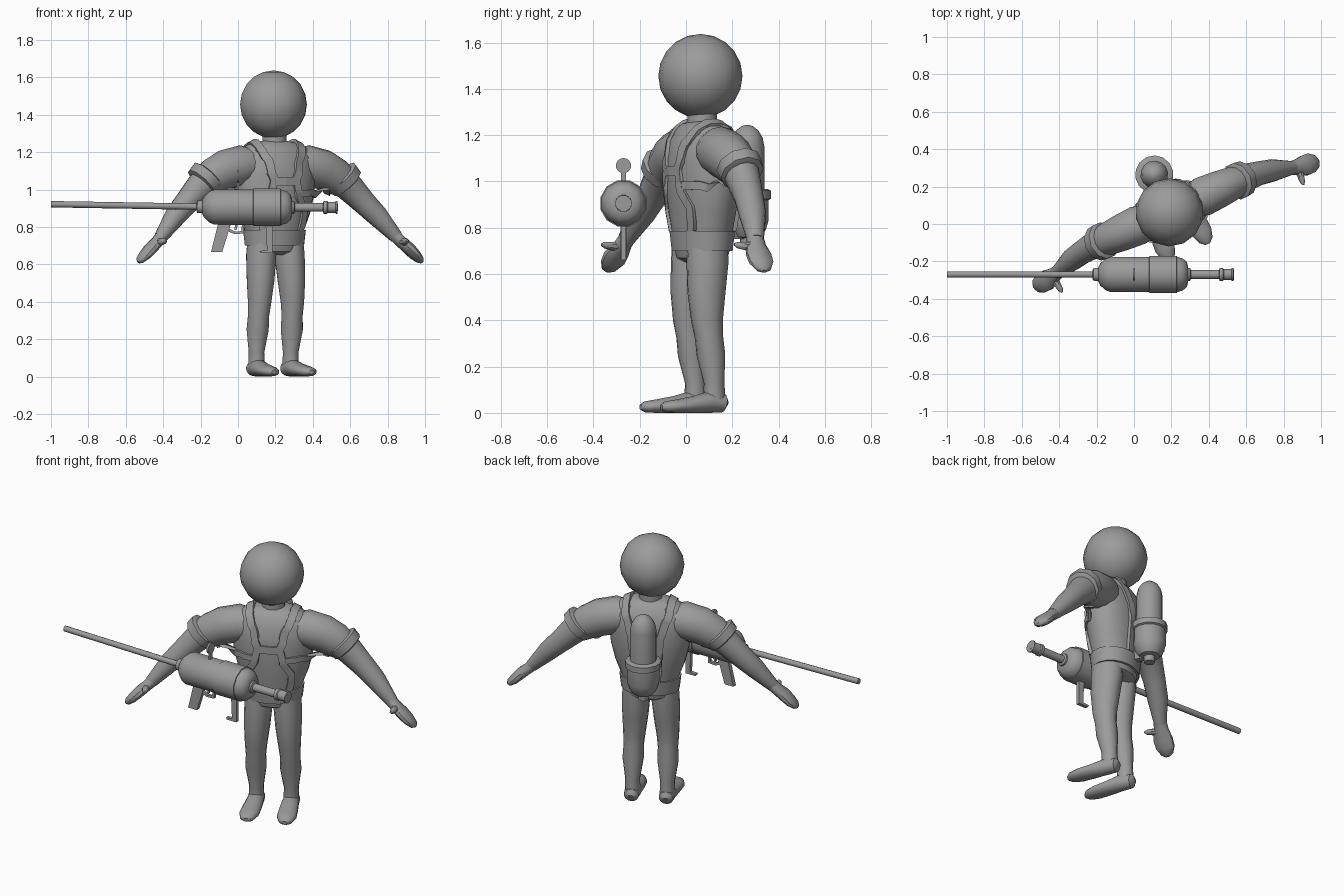
import bpy, bmesh, math
from mathutils import Vector
from mathutils.bvhtree import BVHTree

cube = bpy.data.objects.get("Cube")
if cube:
    bpy.data.objects.remove(cube, do_unlink=True)

GREY = (.33, .33, .33, 1)
grey = bpy.data.materials.new("plain grey")
grey.use_nodes = True
grey.diffuse_color = GREY
for node in grey.node_tree.nodes:
    if node.type == 'BSDF_PRINCIPLED':
        node.inputs["Base Color"].default_value = GREY
        node.inputs["Roughness"].default_value = .7


def finish(name, bm, figure=False, mirror=False, sharp=42):
    """Turn a bmesh into a shaded object, optionally posed with the figure."""
    bmesh.ops.recalc_face_normals(bm, faces=bm.faces)
    for face in bm.faces:
        face.smooth = True
    for edge in bm.edges:
        if len(edge.link_faces) == 2:
            edge.smooth = edge.calc_face_angle(0) < math.radians(sharp)
    mesh = bpy.data.meshes.new(name)
    bm.to_mesh(mesh)
    bm.free()
    mesh.materials.append(grey)
    obj = bpy.data.objects.new(name, mesh)
    bpy.context.collection.objects.link(obj)
    if figure:
        obj.location = (.195, .07, 0)
        obj.rotation_euler.z = math.radians(24)
    if mirror:
        mod = obj.modifiers.new("Mirror", 'MIRROR')
        mod.use_mirror_merge = False
    return obj


def tube(name, stations, side, sides=14, **options):
    """Loft ellipses (x, y, z, radius along side, other radius) along a path."""
    bm = bmesh.new()
    centres = [Vector(s[:3]) for s in stations]
    rings = []
    for i, s in enumerate(stations):
        ahead = centres[min(i + 1, len(centres) - 1)] - centres[max(i - 1, 0)]
        ahead.normalize()
        u = Vector(side)
        u = (u - ahead * u.dot(ahead)).normalized()
        v = ahead.cross(u)
        ring = []
        for k in range(sides):
            turn = math.tau * (k + .5) / sides
            ring.append(bm.verts.new(
                centres[i] + u * s[3] * math.cos(turn) + v * s[4] * math.sin(turn)))
        rings.append(ring)
    for low, high in zip(rings, rings[1:]):
        for k in range(sides):
            n = (k + 1) % sides
            bm.faces.new((low[k], low[n], high[n], high[k]))
    bm.faces.new(rings[0])
    bm.faces.new(rings[-1])
    return finish(name, bm, **options)


def plate(name, outline, thickness, y):
    """Extrude an x-z outline to a slab centred on y."""
    bm = bmesh.new()
    face = bm.faces.new([bm.verts.new((x, y - thickness / 2, z)) for x, z in outline])
    extruded = bmesh.ops.extrude_face_region(bm, geom=[face])["geom"]
    moved = [e for e in extruded if isinstance(e, bmesh.types.BMVert)]
    bmesh.ops.translate(bm, verts=moved, vec=(0, thickness, 0))
    return finish(name, bm, sharp=20)


X, Y = (1, 0, 0), (0, 1, 0)

# Head and neck
bm = bmesh.new()
bmesh.ops.create_uvsphere(bm, u_segments=14, v_segments=10, radius=.182)
bmesh.ops.translate(bm, verts=bm.verts, vec=(-.008, -.005, 1.455))
finish("head", bm, figure=True)
tube("neck", [(0, 0, z, .066, .064) for z in (1.2, 1.34)], X, figure=True)

# Torso, belt and limbs
torso = tube("torso", [(0, 0, z, a, d) for z, a, d in (
    (.65, .1, .07), (.67, .14, .105), (.72, .157, .118), (.78, .165, .125),
    (.87, .2, .135), (.97, .225, .145), (1.08, .235, .145), (1.17, .225, .128),
    (1.22, .19, .1), (1.25, .13, .075), (1.26, .07, .05))],
    X, sides=18, figure=True)
tube("belt", [(0, 0, .7, .166, .126), (0, 0, .785, .176, .136)],
     X, sides=18, figure=True)
arm = tube("arms", [
    (.08, 0, 1.13, .08, .08), (.19, 0, 1.13, .108, .108), (.29, 0, 1.105, .1, .108),
    (.36, 0, 1.07, .09, .1), (.43, 0, 1.02, .076, .08), (.52, -.01, .93, .064, .066),
    (.59, -.025, .86, .06, .058), (.69, -.055, .745, .036, .036)],
    Y, figure=True, mirror=True)
tube("arm_bands", [
    (.385, 0, 1.075, .09, .093), (.39, 0, 1.07, .102, .105),
    (.425, 0, 1.035, .096, .099), (.43, 0, 1.03, .08, .08)],
    Y, sides=10, figure=True, mirror=True)
tube("legs", [
    (.082, -.01, .74, .07, .09), (.083, -.012, .65, .08, .093),
    (.09, -.02, .52, .074, .084), (.096, -.02, .4, .063, .07),
    (.098, -.012, .33, .057, .062), (.1, -.003, .25, .06, .062),
    (.1, .012, .13, .042, .045), (.1, .012, .05, .044, .05)],
    X, figure=True, mirror=True)
tube("feet", [
    (.1, .068, .035, .02, .018), (.1, .055, .042, .042, .04),
    (.1, -.01, .047, .048, .047), (.104, -.09, .036, .054, .036),
    (.108, -.17, .029, .056, .029), (.11, -.22, .026, .04, .024),
    (.11, -.242, .024, .014, .012)], X, figure=True, mirror=True)

# Mitten hands with forward thumbs
tube("hands", [
    (.67, -.05, .765, .036, .036), (.71, -.06, .725, .042, .032),
    (.755, -.07, .685, .058, .032), (.79, -.072, .65, .056, .028),
    (.82, -.075, .622, .036, .02), (.83, -.075, .612, .014, .009)],
    Y, sides=10, figure=True, mirror=True)
tube("thumbs", [
    (.71, -.06, .72, .024, .024), (.713, -.105, .72, .021, .02),
    (.708, -.145, .725, .015, .015), (.705, -.162, .728, .006, .006)],
    X, sides=8, figure=True, mirror=True)

# Harness straps laid on the skin of the torso and shoulders
skin = bmesh.new()
skin.from_mesh(torso.data)
skin.from_mesh(arm.data)
surface = BVHTree.FromBMesh(skin)
skin.free()


def strap(name, guide, width, steps=5):
    guide = [Vector(p) for p in guide]
    path = [a.lerp(b, i / steps) for a, b in zip(guide, guide[1:]) for i in range(steps)]
    path.append(guide[-1])
    hits = [surface.find_nearest(p)[:2] for p in path]
    bm = bmesh.new()
    rows = []
    for i, (spot, normal) in enumerate(hits):
        along = path[min(i + 1, len(path) - 1)] - path[max(i - 1, 0)]
        across = along.cross(normal).normalized() * width / 2
        out = normal * .012
        rows.append([bm.verts.new(spot + o) for o in (
            -across - out, -across + out, across + out, across - out)])
    for a, b in zip(rows, rows[1:]):
        for k in range(4):
            n = (k + 1) % 4
            bm.faces.new((a[k], a[n], b[n], b[k]))
    bm.faces.new(rows[0])
    bm.faces.new(rows[-1])
    finish(name, bm, figure=True, mirror=True)


strap("shoulder_straps", [
    (.07, .17, .78), (.08, .2, 1), (.13, .18, 1.17), (.145, .09, 1.27),
    (.145, 0, 1.3), (.14, -.1, 1.27), (.11, -.18, 1.17), (.07, -.2, 1.05)], .045)
strap("waist_straps", [
    (.07, -.2, 1.06), (.085, -.2, .98), (.15, -.18, .88), (.15, -.16, .77)], .04)
strap("chest_strap", [(0, -.2, 1.045), (.085, -.2, 1.045)], .045)
strap("side_straps", [(.09, -.2, .98), (.22, -.15, .98), (.3, 0, .95)], .035)

# Back tank with collar and cup
BACK = .213
tube("back_tank", [(0, BACK, z, r, r) for z, r in (
    (.9, .074), (1.15, .074), (1.19, .066), (1.22, .048), (1.238, .025),
    (1.244, .008))], X, figure=True)
tube("tank_cup", [(0, BACK, z, r, r) for z, r in (
    (.72, .03), (.755, .032), (.76, .058), (.79, .08), (.83, .092), (.92, .092),
    (.925, .102), (.96, .102), (.967, .088))], X, figure=True)
tube("tank_mount", [(0, .12, .9, .05, .16), (0, .2, .9, .05, .16)],
     X, sides=8, figure=True)

# Long weapon held level across the front
GUN, LEVEL = -.27, .905


def turned(name, profile, sides=12, **options):
    return tube(name, [(x, GUN, LEVEL - .012 * min(x, 0) * 1.4, r, r)
                       for x, r in profile], Y, sides=sides, **options)


turned("barrel", [(-1, .017), (-.2, .017)], sides=10)
turned("barrel_collar", [(-.222, .022), (-.218, .034), (-.195, .036), (-.165, .05)])
turned("weapon_body", [
    (-.19, .04), (-.18, .06), (-.155, .085), (-.125, .098), (.23, .098),
    (.262, .088), (.283, .068), (.29, .04)])
turned("body_sleeve", [(.08, .09), (.082, .103), (.228, .103), (.232, .09)])
turned("rear_rod", [(.27, .038), (.3, .036), (.305, .024), (.47, .024)])
turned("rear_cap", [
    (.455, .026), (.458, .036), (.475, .036), (.48, .031), (.52, .031),
    (.523, .036), (.533, .036), (.534, .018), (.515, .016)])

# Sight, grips and trigger
tube("sight_disc", [(x, GUN, 1.068, .033, .033) for x in (-.006, .006)], Y)
tube("sight_stem", [(0, GUN, z, .008, .015) for z in (.98, 1.05)], X, sides=4)
plate("rear_grip", [(-.145, .665), (-.085, .665), (-.035, .825), (-.105, .825)], .026, GUN)
plate("trigger_guard", [
    (-.05, .775), (-.02, .762), (.03, .765), (.035, .825), (.022, .825),
    (.018, .778), (-.015, .775), (-.045, .79)], .018, GUN)
plate("trigger", [(-.02, .785), (-.008, .785), (.002, .825), (-.012, .825)], .012, GUN)
plate("front_grip", [
    (.115, .672), (.12, .66), (.185, .66), (.185, .825), (.135, .825),
    (.15, .79), (.155, .675)], .022, GUN)
